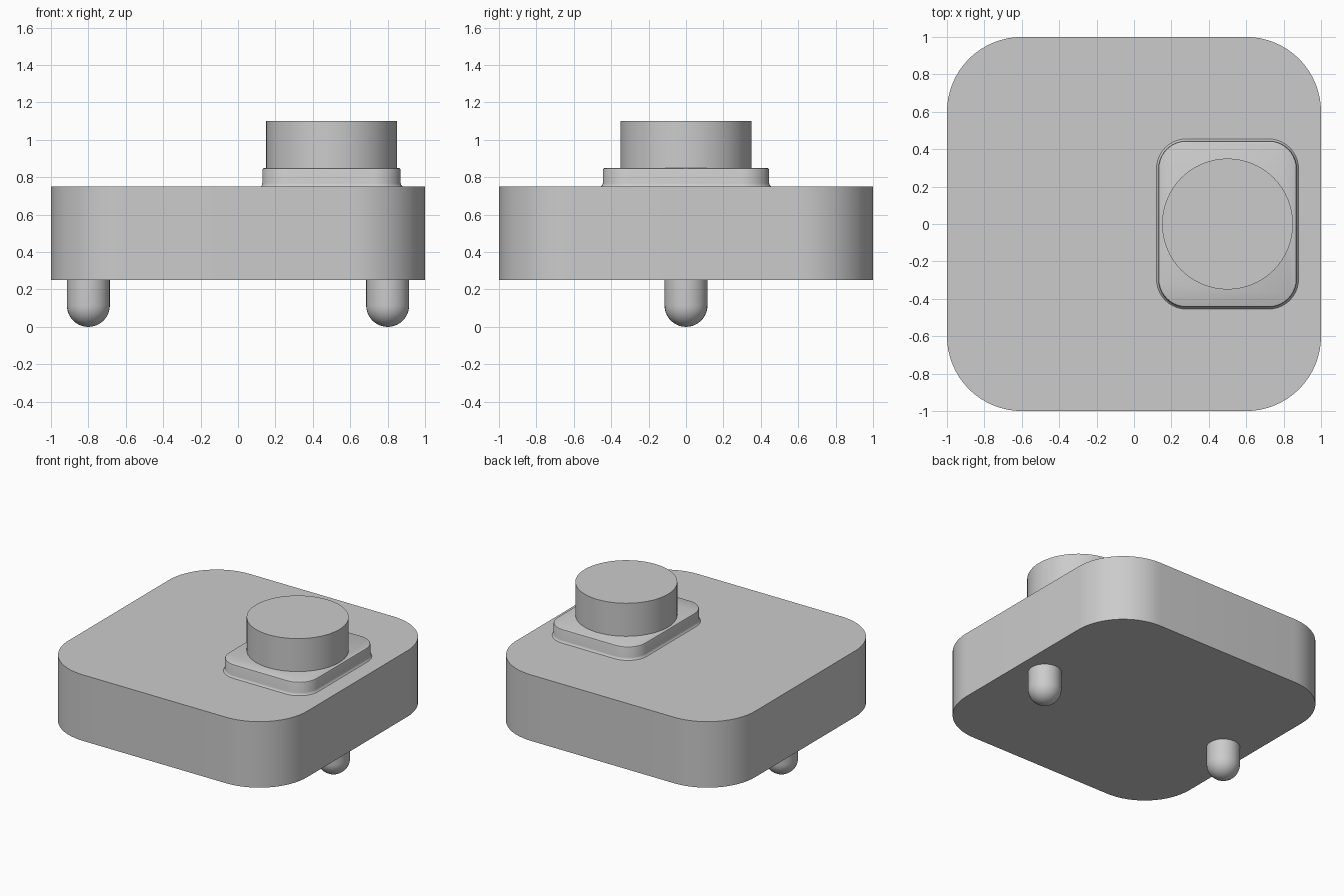
import bpy
from math import sin, cos, pi

cube = bpy.data.objects.get("Cube")
if cube:
    bpy.data.objects.remove(cube, do_unlink=True)

grey = bpy.data.materials.new("plain grey")
grey.use_nodes = True
colour = (0.6, 0.6, 0.6, 1)
grey.diffuse_color = colour
grey.node_tree.nodes["Principled BSDF"].inputs["Base Color"].default_value = colour


def rounded_ring(cx, hx, hy, r, z, steps):
    """Outline of a rounded rectangle, a circle when hx == hy == r."""
    ring = []
    for q, (sx, sy) in enumerate([(1, 1), (-1, 1), (-1, -1), (1, -1)]):
        for i in range(steps):
            t = i / steps if hx == r else i / (steps - 1)
            a = (q + t) * pi / 2
            ring.append((cx + sx * (hx - r) + r * cos(a),
                         sy * (hy - r) + r * sin(a), z))
    return ring


def stack(name, rings):
    """Skin a closed solid over rings listed from bottom to top."""
    n = len(rings[0])
    verts = [v for ring in rings for v in ring]
    faces = [list(range(n))[::-1],
             [(len(rings) - 1) * n + i for i in range(n)]]
    for k in range(len(rings) - 1):
        for i in range(n):
            j = (i + 1) % n
            faces.append((k * n + i, k * n + j, k * n + n + j, k * n + n + i))
    mesh = bpy.data.meshes.new(name)
    mesh.from_pydata(verts, [], faces)
    mesh.materials.append(grey)
    obj = bpy.data.objects.new(name, mesh)
    bpy.context.collection.objects.link(obj)
    bpy.ops.object.select_all(action="DESELECT")
    obj.select_set(True)
    bpy.context.view_layer.objects.active = obj
    bpy.ops.object.shade_smooth_by_angle(angle=pi / 6)
    return obj


# Main body: thick slab with large rounded corners
stack("body", [rounded_ring(0, 1, 1, 0.4, z, 17) for z in (0.25, 0.75)])

# Raised pad: slight flare at the foot, softened upper edge
pad_profile = [(0.01, 0.75), (0.003, 0.757), (0, 0.768), (0, 0.838),
               (-0.003, 0.846), (-0.011, 0.85)]
stack("raised_pad", [rounded_ring(0.5, 0.37 + d, 0.445 + d, 0.15 + d, z, 11)
                     for d, z in pad_profile])

# Round knob on the pad
stack("knob", [rounded_ring(0.5, 0.35, 0.35, 0.35, z, 16) for z in (0.85, 1.1)])

# Two pegs with domed tips under the body
R = 0.115
for side, x in (("left", 0.8), ("right", -0.8)):
    dome = [(R * sin(t), R - R * cos(t))
            for t in (max(i, 0.1) * pi / 20 for i in range(11))]
    stack(side + "_peg", [rounded_ring(x, r, r, r, z, 8)
                          for r, z in dome + [(R, 0.25)]])
